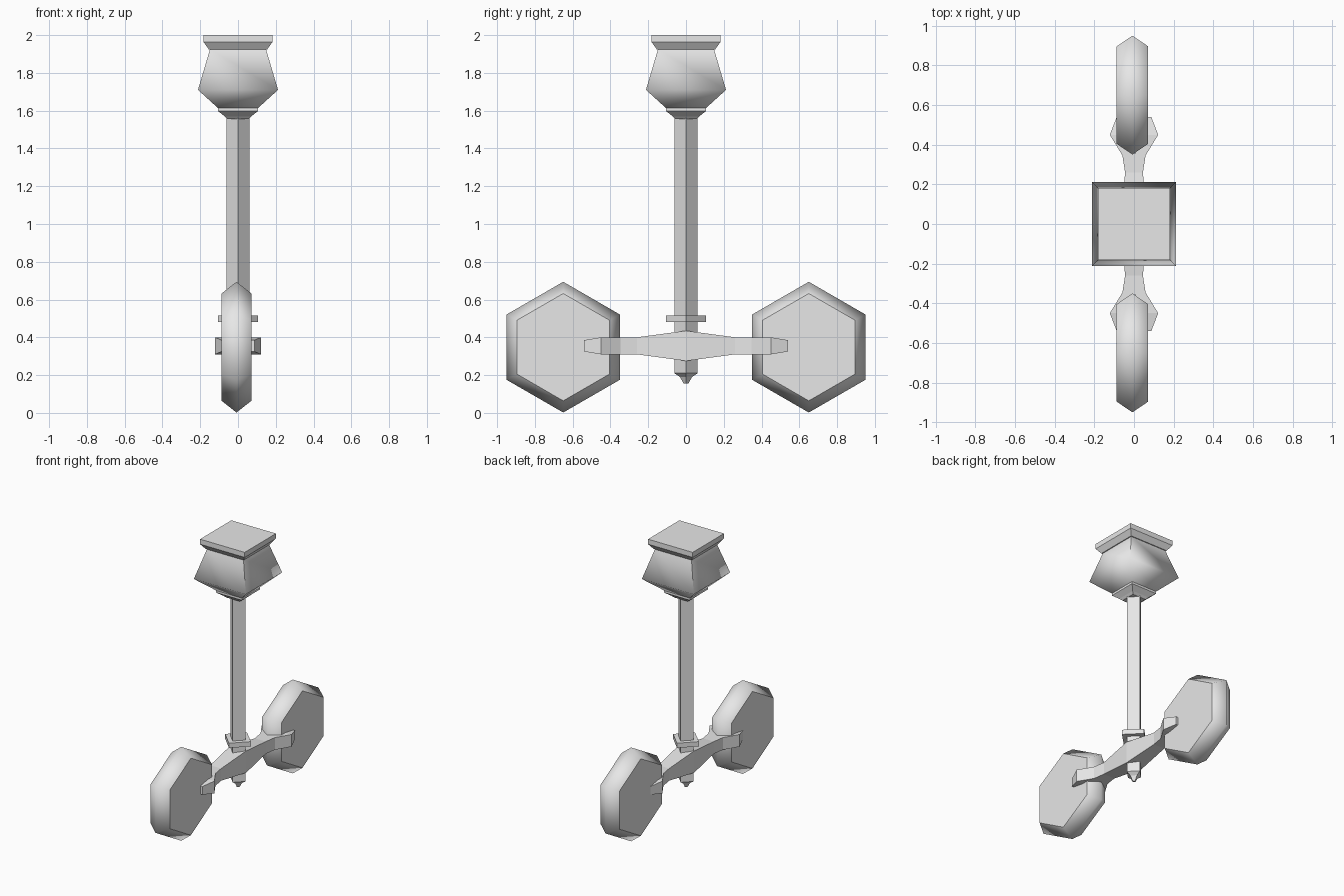
import bpy, bmesh, math
from mathutils import Vector

cube = bpy.data.objects.get("Cube")
if cube:
    bpy.data.objects.remove(cube)

grey = bpy.data.materials.new("plain grey")
grey.use_nodes = True
grey.diffuse_color = (0.8, 0.8, 0.8, 1)
grey.node_tree.nodes["Principled BSDF"].inputs["Base Color"].default_value = (0.8, 0.8, 0.8, 1)


def loft(name, loops, caps=True, smooth=None):
    """Skin a list of equal-length point loops."""
    bm = bmesh.new()
    rows = [[bm.verts.new(p) for p in loop] for loop in loops]
    n = len(rows[0])
    for a, b in zip(rows, rows[1:]):
        for i in range(n):
            j = (i + 1) % n
            bm.faces.new((a[i], a[j], b[j], b[i]))
    sides = list(bm.faces)
    if caps:
        bm.faces.new(rows[0][::-1])
        bm.faces.new(rows[-1])
    bmesh.ops.recalc_face_normals(bm, faces=bm.faces[:])
    if smooth == "sides":
        # Rounded rim with crisp flat caps
        for f in sides:
            f.smooth = True
        for f in bm.faces[len(sides):]:
            for e in f.edges:
                e.smooth = False
    mesh = bpy.data.meshes.new(name)
    bm.to_mesh(mesh)
    bm.free()
    mesh.materials.append(grey)
    ob = bpy.data.objects.new(name, mesh)
    bpy.context.collection.objects.link(ob)
    if isinstance(smooth, (int, float)):
        bpy.ops.object.select_all(action="DESELECT")
        ob.select_set(True)
        bpy.context.view_layer.objects.active = ob
        bpy.ops.object.shade_smooth_by_angle(angle=math.radians(smooth))
    return ob


def square(half, z):
    return [(half, half, z), (-half, half, z), (-half, -half, z), (half, -half, z)]


def diamond(r, z):
    return [(r, 0, z), (0, r, z), (-r, 0, z), (0, -r, z)]


def stack(name, ring, profile, **kw):
    return loft(name, [ring(r, z) for r, z in profile], **kw)


def cross(y, x0, x1, z0, z1):
    return [(x0, y, z0), (x1, y, z0), (x1, y, z1), (x0, y, z1)]


# Square head: top slab, flared body and stepped neck
stack("head_slab", square, [(0.155, 1.925), (0.182, 1.963), (0.182, 2.0)])
stack("head_body", square, [(0.148, 1.926), (0.212, 1.71), (0.105, 1.613)], caps=False, smooth=70)
stack("head_neck", square, [(0.105, 1.614), (0.105, 1.597), (0.07, 1.57), (0.055, 1.555)])

# Diamond-section pole with collar and pointed foot
stack("pole", diamond, [(0.062, 0.21), (0.062, 1.57)])
stack("pole_collar", diamond, [(0.105, 0.48), (0.105, 0.515)])
stack("pole_tip", diamond, [(0.062, 0.21), (0.032, 0.19), (0.012, 0.155)])

# Cross arm, thick in the middle
arm = [(-0.355, 0.06, 0.045), (-0.26, 0.045, 0.045), (0, 0.066, 0.08),
       (0.26, 0.045, 0.045), (0.355, 0.06, 0.045)]
loft("cross_arm", [cross(y, -x, x, 0.355 - h, 0.355 + h) for y, x, h in arm])

# Hexagonal wheels and the prongs that grip them
for end, s in (("front", -1), ("back", 1)):
    hub = Vector((-0.008, s * 0.65, 0.348))
    loops = []
    for x, r in ((-0.079, 0.284), (0, 0.346), (0.079, 0.284)):
        angles = [math.radians(90 + 60 * k) for k in range(6)]
        loops.append([hub + Vector((x, r * math.cos(a), r * math.sin(a))) for a in angles])
    loft(end + "_wheel", loops, smooth="sides")
    for side, m in (("left", 1), ("right", -1)):
        prong = [(0.345, 0, 0.058, 0.045), (0.45, 0.06, 0.122, 0.045), (0.54, 0.06, 0.087, 0.03)]
        loft(f"{end}_{side}_prong",
             [cross(s * y, m * a, m * b, 0.355 - h, 0.355 + h) for y, a, b, h in prong])
